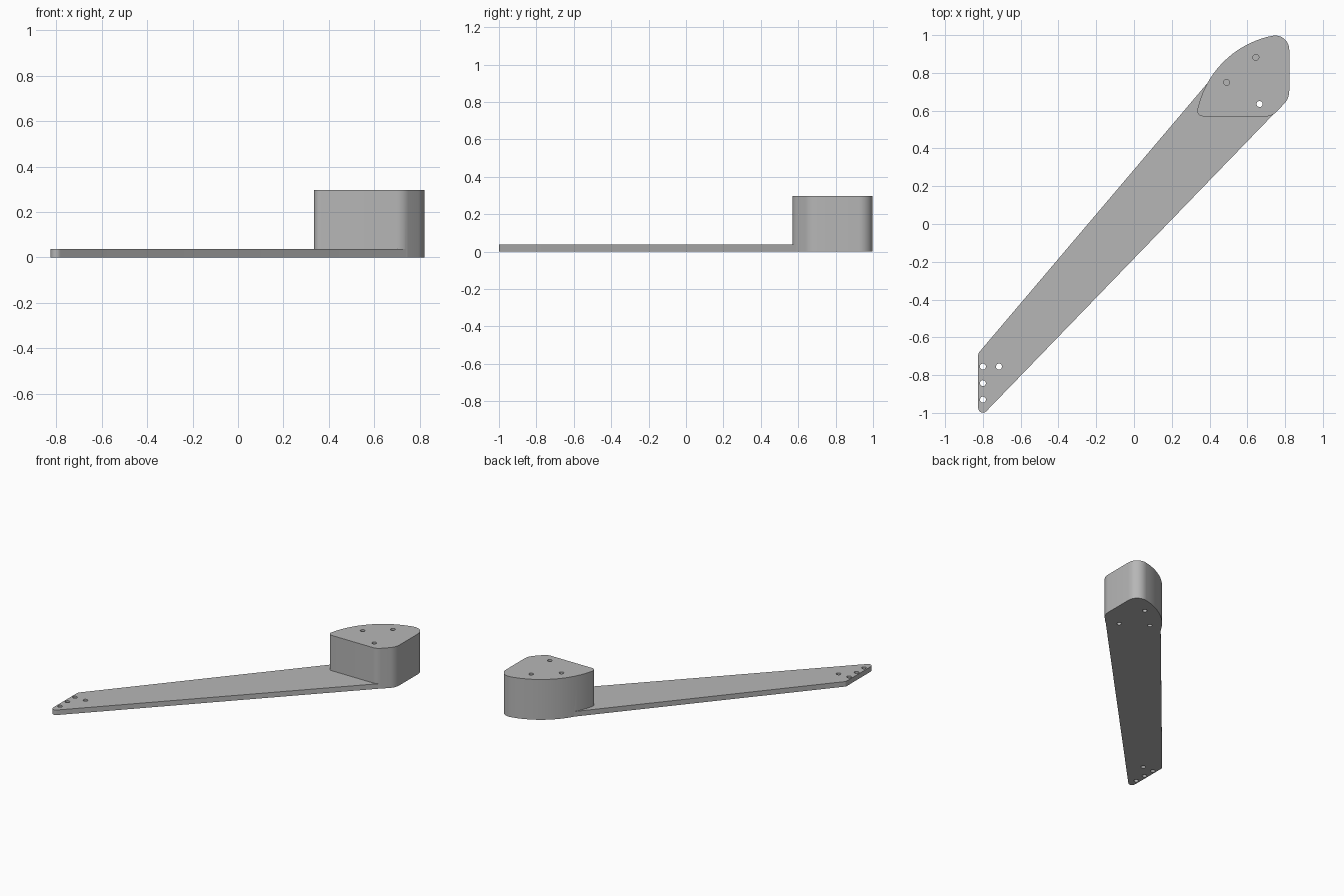
import bpy, bmesh, math
from mathutils import Vector

cube = bpy.data.objects.get("Cube")
if cube:
    bpy.data.objects.remove(cube, do_unlink=True)

grey = bpy.data.materials.new("plain grey")
grey.use_nodes = True
GREY = (0.47, 0.47, 0.47, 1)
grey.diffuse_color = GREY
grey.node_tree.nodes["Principled BSDF"].inputs["Base Color"].default_value = GREY


def rounded(corners, steps=8):
    """Outline from (x, y, radius) corners, each replaced by a fillet arc."""
    out = []
    for i, (x, y, r) in enumerate(corners):
        p = Vector((x, y))
        if r == 0:
            out.append(p)
            continue
        a = (Vector(corners[i - 1][:2]) - p).normalized()
        b = (Vector(corners[(i + 1) % len(corners)][:2]) - p).normalized()
        half = a.angle(b) / 2
        centre = p + (a + b).normalized() * r / math.sin(half)
        start = p + a * r / math.tan(half) - centre
        end = p + b * r / math.tan(half) - centre
        sweep = start.angle_signed(end)
        for k in range(steps + 1):
            t = -sweep * k / steps
            c, s = math.cos(t), math.sin(t)
            out.append(centre + Vector((start.x * c - start.y * s,
                                        start.x * s + start.y * c)))
    return out


def arc(p, q, sag, steps=20):
    """Corners along a circular arc bulging to the left of p -> q."""
    p, q = Vector(p), Vector(q)
    d = (q - p) / 2
    h = d.length
    r = (h * h + sag * sag) / (2 * sag)
    u, n = d.normalized(), Vector((-d.y, d.x)).normalized()
    centre = (p + q) / 2 + n * (sag - r)
    w = math.asin(h / r)
    angles = [-w + 2 * w * k / steps for k in range(steps + 1)]
    return [(*(centre + u * r * math.sin(t) + n * r * math.cos(t)), 0) for t in angles]


def prism(name, outline, z0, z1):
    bm = bmesh.new()
    face = bm.faces.new([bm.verts.new((p.x, p.y, z0)) for p in outline])
    top = bmesh.ops.extrude_face_region(bm, geom=[face])["geom"]
    verts = [v for v in top if isinstance(v, bmesh.types.BMVert)]
    bmesh.ops.translate(bm, verts=verts, vec=(0, 0, z1 - z0))
    bmesh.ops.recalc_face_normals(bm, faces=bm.faces)
    mesh = bpy.data.meshes.new(name)
    bm.to_mesh(mesh)
    bm.free()
    mesh.materials.append(grey)
    ob = bpy.data.objects.new(name, mesh)
    bpy.context.collection.objects.link(ob)
    return ob


def combine(ob, other, operation):
    bpy.context.view_layer.objects.active = ob
    mod = ob.modifiers.new(operation.lower(), "BOOLEAN")
    mod.operation, mod.object, mod.solver = operation, other, "EXACT"
    bpy.ops.object.modifier_apply(modifier=mod.name)
    bpy.data.objects.remove(other, do_unlink=True)


def drill(ob, x, y, z0, z1, r=0.016):
    ring = [Vector((x + r * math.cos(k * math.tau / 20), y + r * math.sin(k * math.tau / 20)))
            for k in range(20)]
    cutter = prism("hole_cutter", ring, z0, z1)
    cutter.hide_render = True
    combine(ob, cutter, "DIFFERENCE")


HEIGHT, THICK = 0.297, 0.037

# Tapered flat arm, ending inside the block
plate = prism("mounting_arm", rounded([
    (-0.825, -0.685, 0.03), (-0.825, -1.036, 0.025),
    (0.755, 0.598, 0), (0.6, 0.75, 0), (0.405, 0.765, 0)]), 0, THICK)

# Tall block with a bowed back and rounded corners
block = prism("end_block", rounded(
    [(0.327, 0.57, 0.03), (0.73, 0.57, 0.07), (0.822, 0.664, 0.1), (0.822, 1.017, 0.075)]
    + arc((0.338, 0.615), (0.73, 0.996), 0.08)[::-1]), 0, HEIGHT)
combine(plate, block, "UNION")

# Through holes at the narrow end and in the block
for x, y in [(-0.8, -0.755), (-0.715, -0.755), (-0.8, -0.843), (-0.8, -0.93), (0.665, 0.635)]:
    drill(plate, x, y, -0.1, 0.5)

# Blind screw holes sunk from both ends
for x, y in [(0.49, 0.75), (0.645, 0.882)]:
    drill(plate, x, y, 0.06, 0.5)
    drill(plate, x, y, -0.1, 0.03)

bpy.ops.object.select_all(action="DESELECT")
plate.select_set(True)
bpy.context.view_layer.objects.active = plate
bpy.ops.object.shade_smooth_by_angle(angle=math.radians(30))
